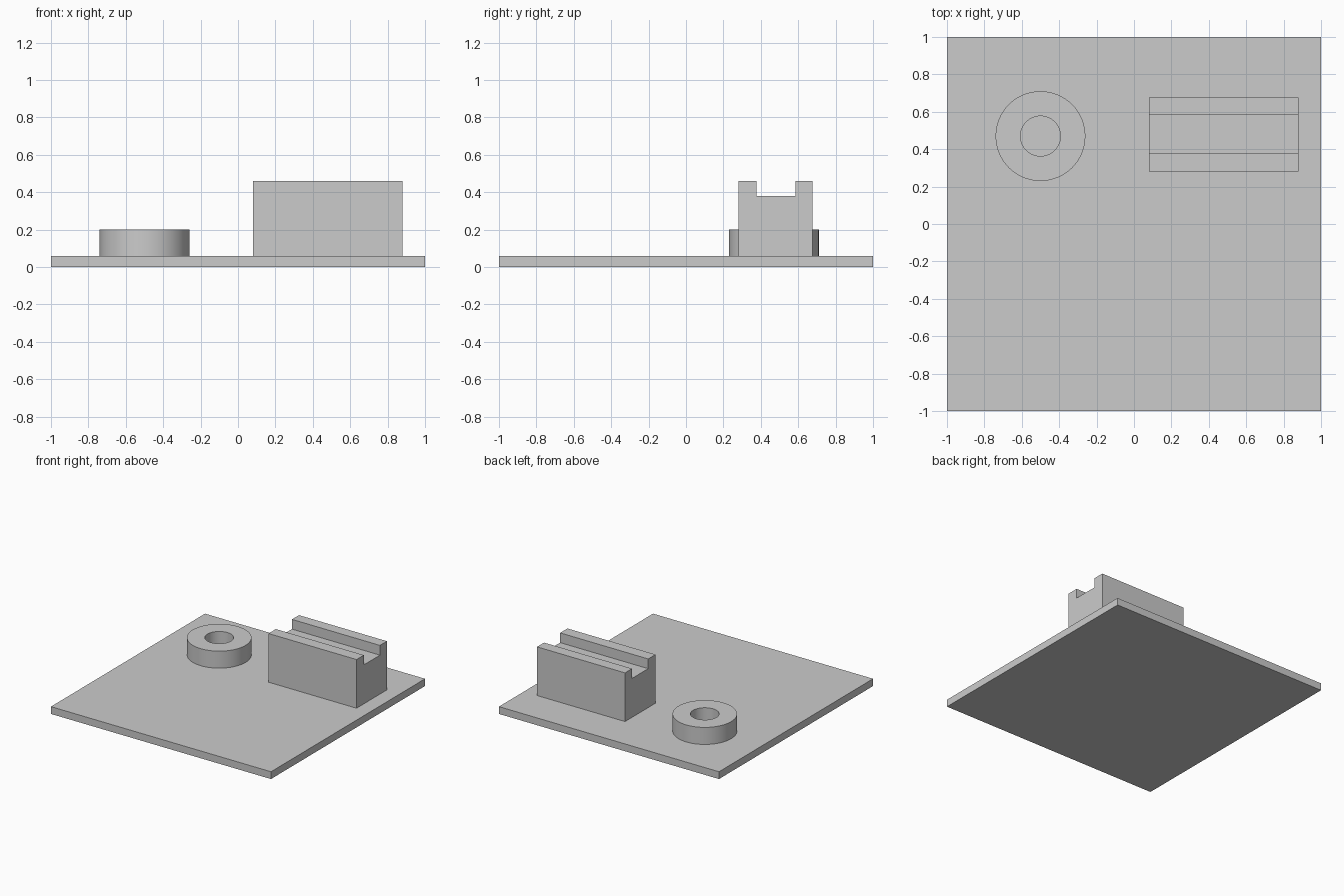
import bpy
import math

cube = bpy.data.objects.get("Cube")
if cube:
    bpy.data.objects.remove(cube)

# Single grey material
GREY = (0.6, 0.6, 0.6, 1.0)
grey = bpy.data.materials.new("plain grey")
grey.use_nodes = True
grey.diffuse_color = GREY
grey.node_tree.nodes["Principled BSDF"].inputs["Base Color"].default_value = GREY

PLATE_TOP = 0.06


def make_object(name, verts, faces, smooth=False):
    mesh = bpy.data.meshes.new(name)
    mesh.from_pydata(verts, [], faces)
    mesh.materials.append(grey)
    obj = bpy.data.objects.new(name, mesh)
    bpy.context.collection.objects.link(obj)
    if smooth:
        bpy.ops.object.select_all(action="DESELECT")
        obj.select_set(True)
        bpy.context.view_layer.objects.active = obj
        bpy.ops.object.shade_smooth_by_angle(angle=math.radians(30))
    return obj


def extrude_along_x(name, profile, x0, x1):
    """Extrude a counter-clockwise (y, z) outline from x0 to x1."""
    n = len(profile)
    verts = [(x, y, z) for x in (x0, x1) for y, z in profile]
    faces = [tuple(reversed(range(n))), tuple(range(n, 2 * n))]
    faces += [(i, (i + 1) % n, (i + 1) % n + n, i + n) for i in range(n)]
    return make_object(name, verts, faces)


def lathe_closed(name, profile, center, steps):
    """Spin a closed (radius, z) outline around a vertical axis."""
    n = len(profile)
    verts, faces = [], []
    for s in range(steps):
        a = 2 * math.pi * s / steps
        verts += [(center[0] + r * math.cos(a), center[1] + r * math.sin(a), z)
                  for r, z in profile]
        t = (s + 1) % steps
        faces += [(s * n + i, t * n + i, t * n + (i + 1) % n, s * n + (i + 1) % n)
                  for i in range(n)]
    return make_object(name, verts, faces, smooth=True)


# Square base plate
extrude_along_x("base_plate", [(-1, 0), (1, 0), (1, PLATE_TOP), (-1, PLATE_TOP)], -1, 1)

# Block with a lengthwise groove in its top
front, back, top = 0.282, 0.677, 0.46
groove_front, groove_back, groove_floor = 0.377, 0.586, 0.38
extrude_along_x("grooved_block", [
    (front, PLATE_TOP), (back, PLATE_TOP), (back, top), (groove_back, top),
    (groove_back, groove_floor), (groove_front, groove_floor),
    (groove_front, top), (front, top)], 0.08, 0.88)

# Round boss with a central hole
inner, outer, ring_top = 0.107, 0.24, 0.2
lathe_closed("ring_boss", [(inner, PLATE_TOP), (outer, PLATE_TOP),
                           (outer, ring_top), (inner, ring_top)], (-0.5, 0.47), 64)
